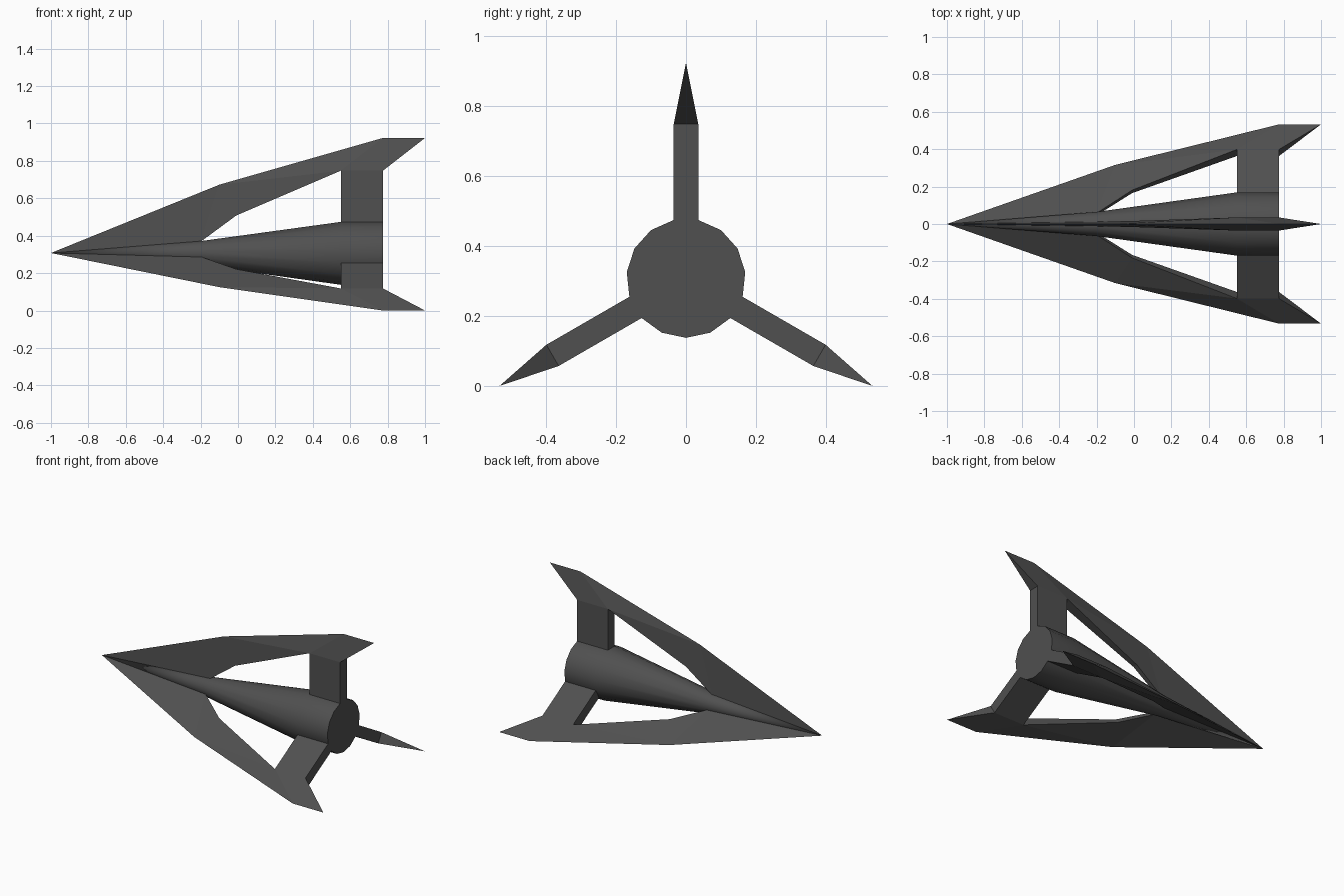
import bpy, bmesh
from math import radians, sin, cos

if "Cube" in bpy.data.objects:
    bpy.data.objects.remove(bpy.data.objects["Cube"])

AXIS_Z = 0.3075  # height of the long axis, so the lower fin tips touch z = 0

dark = bpy.data.materials.new("dark_grey")
dark.diffuse_color = (0.08, 0.08, 0.08, 1)
dark.use_nodes = True
dark.node_tree.nodes["Principled BSDF"].inputs["Base Color"].default_value = dark.diffuse_color


def finish(name, bm):
    bmesh.ops.remove_doubles(bm, verts=bm.verts, dist=0.0001)
    bmesh.ops.recalc_face_normals(bm, faces=bm.faces)
    mesh = bpy.data.meshes.new(name)
    bm.to_mesh(mesh)
    bm.free()
    mesh.materials.append(dark)
    obj = bpy.data.objects.new(name, mesh)
    obj.location.z = AXIS_Z
    bpy.context.collection.objects.link(obj)
    return obj


# Central body: 15-sided needle, cone and short cylinder along x
SIDES = 15
bm = bmesh.new()
tip = bm.verts.new((-1, 0, 0))
rings = []
for x, r in [(-0.2, 0.065), (0.55, 0.17), (0.775, 0.17)]:
    angles = [radians(-90 + 360 / SIDES * i) for i in range(SIDES)]
    rings.append([bm.verts.new((x, r * cos(a), r * sin(a))) for a in angles])
for i in range(SIDES):
    j = (i + 1) % SIDES
    bm.faces.new((tip, rings[0][i], rings[0][j]))
    for a, b in zip(rings, rings[1:]):
        bm.faces.new((a[i], a[j], b[j], b[i]))
bm.faces.new(rings[-1])
body = finish("body", bm)
bpy.context.view_layer.objects.active = body
body.select_set(True)
bpy.ops.object.shade_smooth_by_angle(angle=radians(30))
body.select_set(False)

# Fin outline: (x along body, distance from axis, half thickness)
FIN = {
    "A": (-1, 0, 0), "B": (-0.1, 0.365, 0), "C": (0.775, 0.615, 0),
    "D": (1, 0.615, 0), "E": (0.775, 0.44, 0.035), "F": (0.775, 0.1, 0.035),
    "G": (0.55, 0.1, 0.035), "H": (0.55, 0.44, 0.035),
    "I": (-0.01, 0.2, 0.016), "J": (-0.2, 0.06, 0.012),
}
FLANKS = ["AJB", "JIB", "BIH", "BHC", "CHE", "CED", "HGFE"]
INNER_EDGES = ["JI", "IH", "HG", "GF", "FE"]


def make_fin(name, angle):
    bm = bmesh.new()
    sides = []
    for s in (1, -1):
        v = {}
        for k, (x, r, w) in FIN.items():
            # knife-edge points are shared by both flanks
            v[k] = sides[0][k] if sides and w == 0 else bm.verts.new((x, s * w, r))
        sides.append(v)
        for f in FLANKS:
            bm.faces.new([v[k] for k in f])
    p, q = sides
    for a, b in INNER_EDGES:
        bm.faces.new((p[a], p[b], q[b], q[a]))
    bm.faces.new((p["A"], p["J"], q["J"]))
    bm.faces.new((p["E"], p["D"], q["E"]))
    finish(name, bm).rotation_euler.x = radians(angle)


# Three swept fins with struts, spaced evenly around the body
for name, angle in [("top_fin", 0), ("left_fin", 120), ("right_fin", 240)]:
    make_fin(name, angle)
